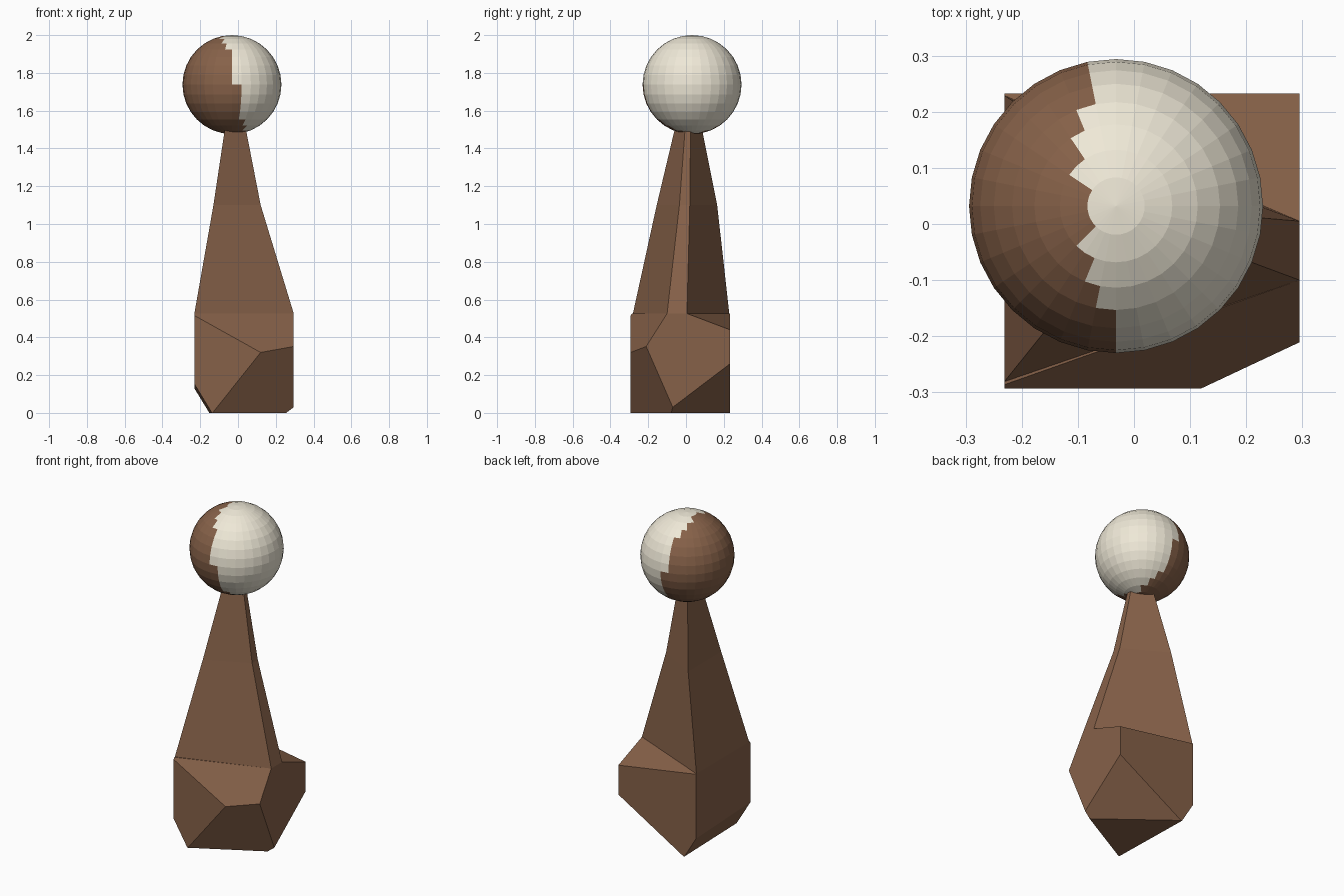
import bpy, bmesh
from mathutils import Vector, Matrix

if "Cube" in bpy.data.objects:
    bpy.data.objects.remove(bpy.data.objects["Cube"])

def material(name, rgb):
    m = bpy.data.materials.new(name)
    m.diffuse_color = (*rgb, 1)
    m.use_nodes = True
    m.node_tree.nodes["Principled BSDF"].inputs["Base Color"].default_value = m.diffuse_color
    return m

brown = material("brown", (0.24, 0.12, 0.066))
cream = material("cream", (0.86, 0.81, 0.68))

def finish(name, bm, mats):
    bmesh.ops.recalc_face_normals(bm, faces=bm.faces[:])
    me = bpy.data.meshes.new(name)
    bm.to_mesh(me)
    bm.free()
    for m in mats:
        me.materials.append(m)
    ob = bpy.data.objects.new(name, me)
    bpy.context.collection.objects.link(ob)
    return ob

# Base: a cube with its corners sliced off by five planes
S = 0.526
centre = Vector((0.032, -0.03, S / 2))
bm = bmesh.new()
bmesh.ops.create_cube(bm, size=S, matrix=Matrix.Translation(centre))
cuts = [
    ((-0.23, -0.293, 0.515), (0.12, -0.293, 0.32), (0.295, -0.10, 0.526)),   # front top
    ((0.12, -0.293, 0.32), (0.295, -0.21, 0.35), (0.295, -0.07, 0.03)),      # front right
    ((0.295, 0.005, 0.526), (0.295, 0.233, 0.44), (-0.231, 0.229, 0.526)),   # back top
    ((0.295, -0.07, 0.03), (0.295, 0.233, 0.26), (-0.145, 0.233, 0.0)),      # back right bottom
    ((-0.231, 0.233, 0.13), (-0.231, -0.293, 0.153), (-0.152, 0.233, 0.0)),  # left bottom
]
for cut in cuts:
    p, q, r = map(Vector, cut)
    n = (q - p).cross(r - p).normalized()
    if n.dot(p - centre) < 0:
        n.negate()
    res = bmesh.ops.bisect_plane(bm, geom=bm.verts[:] + bm.edges[:] + bm.faces[:],
                                 plane_co=p, plane_no=n, clear_outer=True, dist=1e-5)
    edges = [e for e in bm.edges if e.is_boundary]
    bmesh.ops.holes_fill(bm, edges=edges, sides=0)
finish("base", bm, [brown])

# Neck: the cube's top face drawn up in two tapering steps
rings = [
    (0.526, [(-0.231, -0.281), (0.295, -0.10), (0.295, 0.005), (-0.231, 0.229)]),
    (1.10, [(-0.13, -0.155), (0.12, -0.035), (0.12, 0.02), (-0.13, 0.165)]),
    (1.50, [(-0.07, -0.06), (0.042, -0.005), (0.042, 0.024), (-0.07, 0.085)]),
]
bm = bmesh.new()
loops = [[bm.verts.new((x, y, z)) for x, y in pts] for z, pts in rings]
for lo, hi in zip(loops, loops[1:]):
    for i in range(4):
        j = (i + 1) % 4
        bm.faces.new((lo[i], lo[j], hi[j], hi[i]))
bm.faces.new(loops[0][::-1])
bm.faces.new(loops[-1])
finish("neck", bm, [brown])

# Ball: faceted sphere, two colours split along a slightly tilted plane
bm = bmesh.new()
bmesh.ops.create_uvsphere(bm, u_segments=32, v_segments=16, radius=0.262)
for f in bm.faces:
    c = f.calc_center_median()
    f.material_index = 1 if c.x > -0.1 * c.y - 0.22 * c.z else 0
ball = finish("ball", bm, [brown, cream])
ball.location = (-0.032, 0.032, 1.738)
